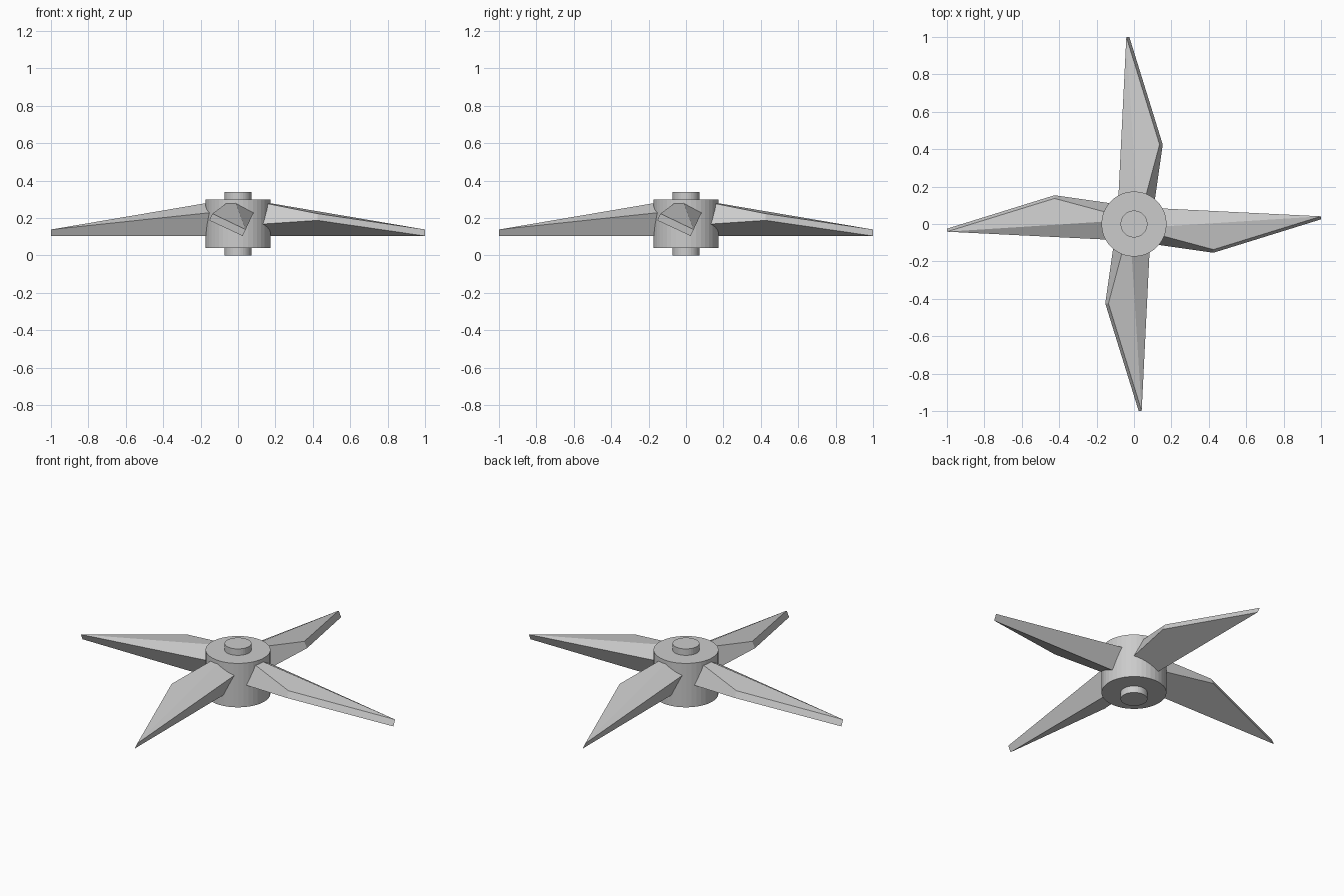
import bpy
import bmesh
from math import sin, cos, radians, pi
from mathutils import Matrix

if "Cube" in bpy.data.objects:
    bpy.data.objects.remove(bpy.data.objects["Cube"])


def cylinder(name, radius, z0, z1, sides):
    bpy.ops.mesh.primitive_cylinder_add(vertices=sides, radius=radius, depth=z1 - z0,
                                        location=(0, 0, (z0 + z1) / 2))
    bpy.context.object.name = name


# Hub drum and the shaft passing through it
cylinder("hub", 0.174, 0.04, 0.30, 40)
cylinder("shaft", 0.072, 0.0, 0.338, 32)

# Blade outline: distance from axis, chord offset, thickness
PITCH = radians(25)
OUTLINE = [(0.0, 0.0, 0.155),      # root, trailing edge
           (0.0, -0.13, 0.165),    # root, leading edge
           (0.425, -0.197, 0.04),  # knee
           (1.0, 0.0, 0.038)]      # tip


def pitched(x, v, n):
    return (x, 0.025 + v * cos(PITCH) + n * sin(PITCH),
            0.104 - v * sin(PITCH) + n * cos(PITCH))


def blade(name, angle):
    bm = bmesh.new()
    low = [bm.verts.new(pitched(x, v, 0)) for x, v, n in OUTLINE]
    top = [bm.verts.new(pitched(x, v, n)) for x, v, n in OUTLINE]
    bm.faces.new(low)
    # Upper side is creased from the leading root corner to the tip
    bm.faces.new((top[0], top[1], top[3]))
    bm.faces.new((top[1], top[2], top[3]))
    for i in range(4):
        j = (i + 1) % 4
        bm.faces.new((low[i], low[j], top[j], top[i]))
    bmesh.ops.recalc_face_normals(bm, faces=bm.faces)
    bmesh.ops.rotate(bm, verts=bm.verts, matrix=Matrix.Rotation(angle, 3, 'Z'))
    mesh = bpy.data.meshes.new(name)
    bm.to_mesh(mesh)
    bm.free()
    bpy.context.collection.objects.link(bpy.data.objects.new(name, mesh))


# Four identical blades around the hub
for k in range(4):
    blade(f"blade_{k + 1}", k * pi / 2)
